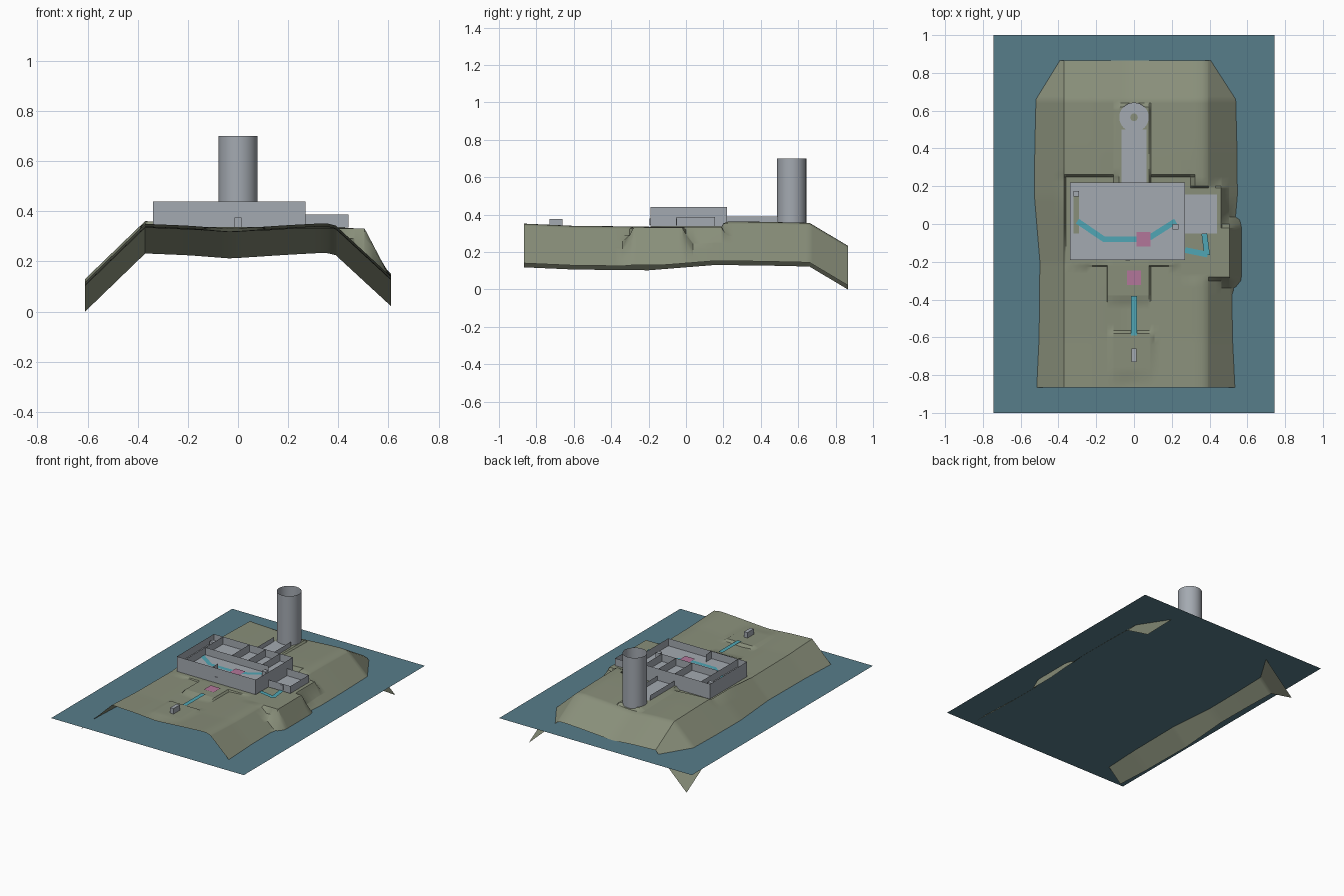
import bpy, math

if "Cube" in bpy.data.objects:
    bpy.data.objects.remove(bpy.data.objects["Cube"])


def material(name, r, g, b):
    m = bpy.data.materials.new(name)
    m.diffuse_color = (r, g, b, 1)
    m.use_nodes = True
    m.node_tree.nodes["Principled BSDF"].inputs["Base Color"].default_value = m.diffuse_color
    return m


WATER = material("sea blue", .095, .205, .255)
LAND = material("olive ground", .25, .275, .195)
STONE = material("grey wall", .37, .40, .44)
CYAN = material("cyan path", .08, .38, .46)
PINK = material("pink marker", .45, .18, .32)


def mesh(name, verts, faces, mat):
    me = bpy.data.meshes.new(name)
    me.from_pydata(verts, [], faces)
    me.materials.append(mat)
    ob = bpy.data.objects.new(name, me)
    bpy.context.scene.collection.objects.link(ob)
    return ob


def sheet(name, x0, x1, y0, y1, z, mat):
    return mesh(name, [(x0, y0, z), (x1, y0, z), (x1, y1, z), (x0, y1, z)], [(0, 1, 2, 3)], mat)


def box(name, x0, x1, y0, y1, z0, z1, mat):
    v = [(x, y, z) for z in (z0, z1) for x, y in ((x0, y0), (x1, y0), (x1, y1), (x0, y1))]
    f = [(3, 2, 1, 0), (4, 5, 6, 7)] + [(i, (i + 1) % 4, (i + 1) % 4 + 4, i + 4) for i in range(4)]
    return mesh(name, v, f, mat)


def walls(name, runs, z0, z1):
    """Thin upright panels, one for each (x0, y0, x1, y1) run."""
    v, f = [], []
    for x0, y0, x1, y1 in runs:
        n = len(v)
        v += [(x0, y0, z0), (x1, y1, z0), (x1, y1, z1), (x0, y0, z1)]
        f.append((n, n + 1, n + 2, n + 3))
    return mesh(name, v, f, STONE)


def rect_runs(x0, x1, y0, y1):
    return [(x0, y0, x1, y0), (x1, y0, x1, y1), (x1, y1, x0, y1), (x0, y1, x0, y0)]


def path(name, pts, z, w=.03):
    """Flat mitred ribbon along a polyline."""
    v = []
    for i, (x, y) in enumerate(pts):
        a, b = pts[max(i - 1, 0)], pts[min(i + 1, len(pts) - 1)]
        dx, dy = b[0] - a[0], b[1] - a[1]
        s = w / 2 / math.hypot(dx, dy)
        v += [(x + dy * s, y - dx * s, z), (x - dy * s, y + dx * s, z)]
    return mesh(name, v, [(2 * i, 2 * i + 2, 2 * i + 3, 2 * i + 1) for i in range(len(pts) - 1)], CYAN)


def interp(table, t):
    for (a, va), (b, vb) in zip(table, table[1:]):
        if t <= b:
            return va + (vb - va) * (t - a) / (b - a)
    return table[-1][1]


# sea
sheet("sea", -.745, .745, -1, 1, .21, WATER)

# island: cross-section plus lengthwise offset, levelled on building pads
ACROSS = [(-.61, .118), (-.37, .35), (-.2, .343), (-.03, .33), (.2, .345),
          (.35, .353), (.39, .343), (.61, .14)]
ALONG = [(-.865, 0), (-.6, -.012), (-.2, -.016), (.15, .012), (.4, .01), (.66, .004), (.865, -.118)]
# pad: x0, x1, y0, y1, height, bank steepness
PADS = [(-.36, .30, -.22, .25, .333, 2), (.25, .46, -.06, .19, .333, 2),
        (.25, .505, -.28, -.02, .331, 1.9), (-.08, .08, .2, .62, .355, 2),
        (-.11, .09, -.79, -.58, .338, 3), (-.14, .08, -.38, -.2, .335, 3)]


def height(x, y):
    z = interp(ACROSS, x) + interp(ALONG, y)
    for x0, x1, y0, y1, h, k in PADS:
        d = k * math.hypot(max(x0 - x, x - x1, 0), max(y0 - y, y - y1, 0))
        z = min(max(z, h - d), h + d)
    return z


def stations(lo, hi, n, extra):
    vals = sorted([lo + (hi - lo) * i / n for i in range(n + 1)] + extra)
    out = [vals[0]]
    for t in vals[1:]:
        if t - out[-1] > .0005:
            out.append(t)
    return out


xs = stations(-.61, .61, 34, [-.37, .39] + [p[i] for p in PADS for i in (0, 1)])
ys = stations(-.865, .865, 46, [.66] + [p[i] for p in PADS for i in (2, 3)])
nx = len(xs)
island = mesh("island", [(x, y, height(x, y)) for y in ys for x in xs],
              [(j * nx + i, j * nx + i + 1, (j + 1) * nx + i + 1, (j + 1) * nx + i)
               for j in range(len(ys) - 1) for i in range(nx - 1)], LAND)
bpy.context.view_layer.objects.active = island
island.select_set(True)
bpy.ops.object.shade_smooth_by_angle(angle=math.radians(30))

# main hall: two storeys of thin walls, open at the top
Z0, Z1, Z2 = .336, .388, .44
hall = rect_runs(-.34, .27, -.19, .22)
walls("hall_lower_walls", hall, Z0, Z1)
walls("hall_upper_walls", hall, Z1, Z2)
sheet("hall_lower_floor", -.34, .27, -.19, .22, Z0, STONE)
sheet("hall_upper_floor", -.34, .27, -.19, .22, Z1, STONE)
walls("hall_partitions", [(-.27, .025, .22, .025), (-.27, -.19, -.27, .22), (-.065, .025, -.065, .22),
                          (.06, .025, .06, .22), (.17, .025, .17, .22), (-.065, -.19, -.065, -.13)], Z1, Z2)

# side annex and rear corridor, both open at the top
walls("annex_walls", rect_runs(.27, .44, -.05, .155), Z0, .387)
sheet("annex_floor", .27, .44, -.05, .155, Z0 + .001, STONE)
walls("corridor_walls", [(.065, .22, .065, .492), (-.065, .492, -.065, .22)], .345, .39)
sheet("corridor_floor", -.065, .065, .22, .5, .358, STONE)

# tower: open tube with a ring floor
N = 32
ring = [(math.cos(2 * math.pi * i / N), math.sin(2 * math.pi * i / N)) for i in range(N)]


def band(name, r0, z0, r1, z1):
    v = [(r * c, .565 + r * s, z) for r, z in ((r0, z0), (r1, z1)) for c, s in ring]
    return mesh(name, v, [(i, (i + 1) % N, N + (i + 1) % N, N + i) for i in range(N)], STONE)


tower = band("tower_wall", .078, .345, .078, .70)
tower.data.shade_smooth()
band("tower_floor", .078, .362, .02, .362)

# stair opening, stair posts and doors
sheet("stair_opening", -.32, -.292, -.05, .15, Z1 + .002, LAND)
box("stair_post", -.32, -.29, .145, .175, Z1, Z1 + .035, STONE)
box("landing_post", .205, .235, -.03, 0, Z1, Z1 + .035, STONE)
box("hall_door", -.045, -.02, -.194, -.19, .345, .379, STONE)
box("annex_door", .36, .385, -.054, -.05, .345, .379, STONE)
box("outpost", -.013, .013, -.73, -.66, .335, .376, STONE)

# paths and markers
path("hall_path_left", [(-.30, .015), (-.16, -.08), (.03, -.08)], Z1 + .003)
path("hall_path_right", [(.07, -.08), (.22, .015)], Z1 + .003)
path("annex_path_a", [(.27, -.138), (.39, -.162)], Z0 + .002)
path("annex_path_b", [(.387, -.165), (.372, -.05)], Z0 + .003)
path("front_path", [(0, -.59), (0, -.38)], .343)
sheet("hall_marker", .012, .088, -.118, -.042, Z1 + .005, PINK)
sheet("yard_marker", -.038, .038, -.323, -.247, .341, PINK)
